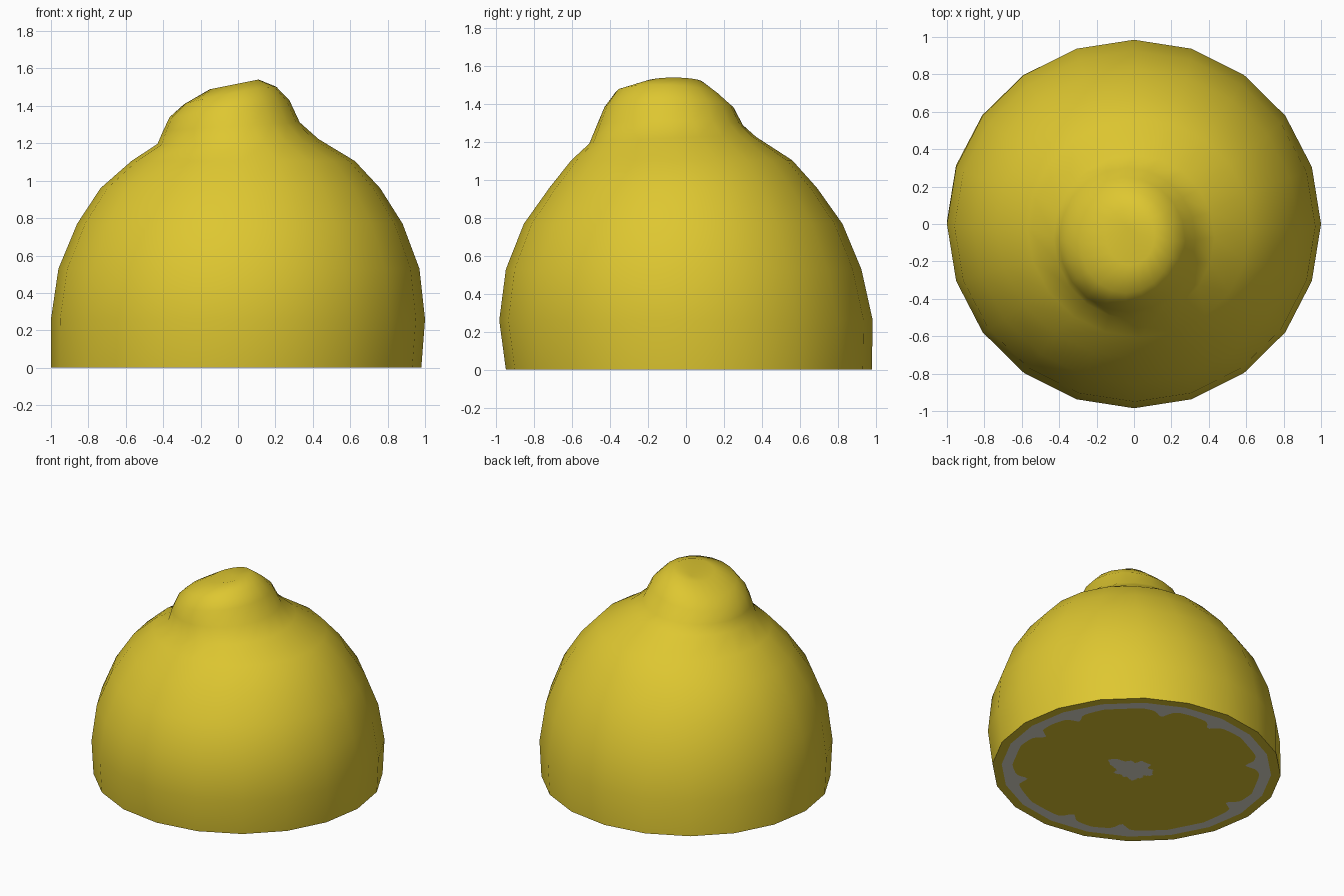
import bpy, bmesh, math, random

if "Cube" in bpy.data.objects:
    bpy.data.objects.remove(bpy.data.objects["Cube"])

random.seed(4)
SIDES = 20


def material(name, rgb):
    m = bpy.data.materials.new(name)
    m.diffuse_color = (*rgb, 1)
    m.use_nodes = True
    m.node_tree.nodes["Principled BSDF"].inputs["Base Color"].default_value = m.diffuse_color
    return m


peel_yellow = material("peel yellow", (0.73, 0.57, 0.03))
pith_white = material("pith white", (0.75, 0.72, 0.61))


def make_object(name, bm, mats):
    bmesh.ops.recalc_face_normals(bm, faces=bm.faces)
    mesh = bpy.data.meshes.new(name)
    bm.to_mesh(mesh)
    bm.free()
    for m in mats:
        mesh.materials.append(m)
    ob = bpy.data.objects.new(name, mesh)
    bpy.context.collection.objects.link(ob)
    return ob


# Rings: height, left, right, front, back, tilt along x, tilt along y
RINGS = [
    (0.00, -1.00, 0.98, -0.95, 0.98, 0, 0),
    (0.26, -1.00, 1.00, -0.985, 0.985, 0, 0),
    (0.53, -0.96, 0.97, -0.95, 0.925, 0, 0),
    (0.77, -0.86, 0.88, -0.855, 0.825, 0, 0),
    (0.96, -0.735, 0.76, -0.72, 0.69, 0, 0),
    (1.105, -0.57, 0.625, -0.605, 0.56, 0, 0),
    (1.21, -0.43, 0.43, -0.51, 0.37, 0.03, 0.04),
    (1.29, -0.40, 0.33, -0.47, 0.30, 0.06, 0),
    (1.385, -0.365, 0.275, -0.43, 0.25, 0.14, 0),
    (1.455, -0.29, 0.205, -0.37, 0.18, 0.19, -0.04),
    (1.515, -0.15, 0.11, -0.22, 0.09, 0.20, 0.0),
]


def ring_point(ring, a):
    z, l, r, f, b, tx, ty = ring
    dx, dy = (r - l) / 2 * math.cos(a), (b - f) / 2 * math.sin(a)
    return ((l + r) / 2 + dx, (f + b) / 2 + dy, z + tx * dx + ty * dy)


def bridge(bm, lower, upper, mat=0):
    n = len(lower)
    for i in range(n):
        j = (i + 1) % n
        face = bm.faces.new((lower[i], lower[j], upper[j], upper[i]))
        face.material_index = mat
        face.smooth = True


def fan(bm, ring, tip, mat=0):
    n = len(ring)
    for i in range(n):
        face = bm.faces.new((ring[i], ring[(i + 1) % n], tip))
        face.material_index = mat
        face.smooth = True


# Peel: faceted dome with tilted nub and a shallow dimple on top
bm = bmesh.new()
loops = [[bm.verts.new(ring_point(r, math.tau * i / SIDES)) for i in range(SIDES)]
         for r in RINGS]
for lo, hi in zip(loops, loops[1:]):
    bridge(bm, lo, hi)
fan(bm, loops[-1], bm.verts.new((-0.03, -0.02, 1.49)))
# The open rim would mislead normal calculation, so close it briefly
make_object("lemon_peel", bm, [peel_yellow])

# Cut face: peel rim, pith ring with membrane notches, flesh, core
SUB = 10
N = SIDES * SUB
NOTCHES = [math.radians(135 - t) for t in (0, 44, 71, 115, 139, 185, 230, 257, 319)]


def rim_point(i):
    p = ring_point(RINGS[0], math.tau * (i // SUB) / SIDES)
    q = ring_point(RINGS[0], math.tau * (i // SUB + 1) / SIDES)
    t = (i % SUB) / SUB
    return p[0] + (q[0] - p[0]) * t, p[1] + (q[1] - p[1]) * t


def flesh_scale(i):
    a = math.tau * i / N
    gap = min(abs((a - n + math.pi) % math.tau - math.pi) for n in NOTCHES)
    return 0.86 - 0.07 * math.exp(-(gap / 0.05) ** 2) - 0.02 * math.exp(-(gap / 0.14) ** 2)


def core_scale(i):
    a = math.tau * i / N
    spur = math.exp(-(((a + math.pi / 180 * 5 + math.pi) % math.tau - math.pi) / 0.3) ** 2)
    return 0.125 + 0.015 * math.sin(5 * a) + 0.01 * math.sin(11 * a) + 0.11 * spur \
        + random.uniform(-0.006, 0.006)


bm = bmesh.new()
scales = [lambda i: 1.0, lambda i: 0.935, flesh_scale, core_scale]
rings = []
for s in scales:
    ring = []
    for i in range(N):
        x, y = rim_point(i)
        k = s(i)
        ring.append(bm.verts.new((x * k, y * k, 0)))
    rings.append(ring)
for k, mat in enumerate((0, 1, 0)):
    bridge(bm, rings[k + 1], rings[k], mat)
fan(bm, rings[3][::-1], bm.verts.new((0, 0, 0)), 1)
cut = make_object("cut_face", bm, [peel_yellow, pith_white])
# Point the flat cut face downwards
if cut.data.polygons[0].normal.z > 0:
    cut.data.flip_normals()
